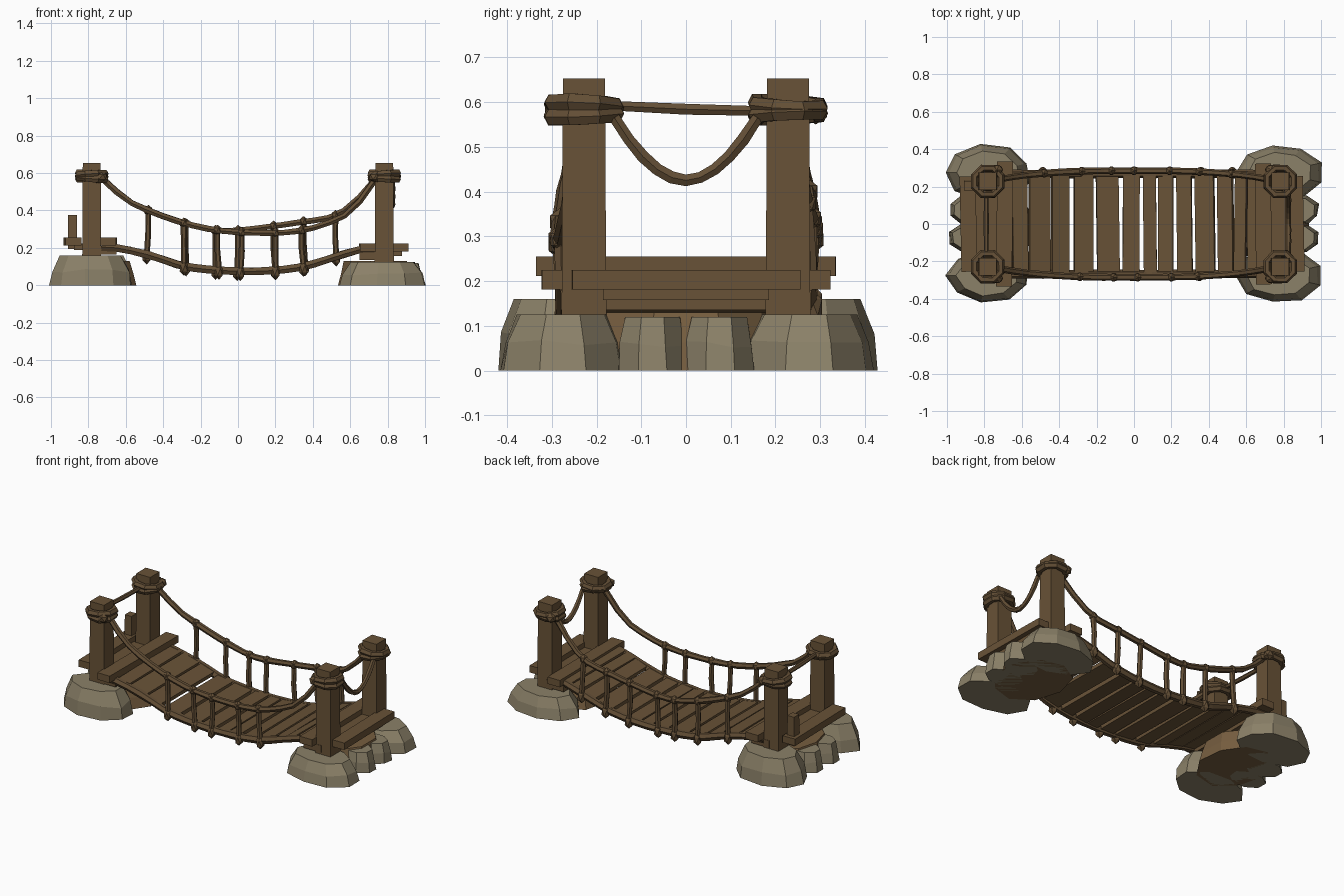
import bpy, bmesh, math, random
from mathutils import Vector, Matrix

random.seed(4)
if "Cube" in bpy.data.objects:
    bpy.data.objects.remove(bpy.data.objects["Cube"])


def material(name, rgb):
    m = bpy.data.materials.new(name)
    m.use_nodes = True
    m.diffuse_color = (*rgb, 1)
    m.node_tree.nodes["Principled BSDF"].inputs["Base Color"].default_value = (*rgb, 1)
    return m


wood = material("brown wood", (0.14, 0.085, 0.038))
rope = material("brown rope", (0.125, 0.077, 0.036))
stone = material("grey stone", (0.26, 0.22, 0.14))
earth = material("brown earth", (0.18, 0.11, 0.05))


def finish(name, bm, mat):
    bmesh.ops.recalc_face_normals(bm, faces=bm.faces)
    mesh = bpy.data.meshes.new(name)
    bm.to_mesh(mesh)
    bm.free()
    mesh.materials.append(mat)
    ob = bpy.data.objects.new(name, mesh)
    bpy.context.collection.objects.link(ob)
    return ob


def box(name, centre, size, pitch=0, yaw=0, taper=1):
    """Hewn timber block, optionally narrower at the top."""
    bm = bmesh.new()
    bmesh.ops.create_cube(bm, size=1)
    for v in bm.verts:
        if v.co.z > 0:
            v.co.x *= taper
            v.co.y *= taper
        v.co = Vector([a * b for a, b in zip(v.co, size)])
    turn = Matrix.Rotation(yaw, 4, 'Z') @ Matrix.Rotation(pitch, 4, 'Y')
    bm.transform(Matrix.Translation(centre) @ turn)
    return finish(name, bm, wood)


def tube(name, points, radius, closed=False):
    """Six-sided rope along a polyline."""
    bm = bmesh.new()
    pts = [Vector(p) for p in points]
    n, sides, rings = len(pts), 6, []
    for i, p in enumerate(pts):
        a = pts[i - 1] if closed or i > 0 else p
        b = pts[(i + 1) % n] if closed or i < n - 1 else p
        d = (b - a).normalized()
        ref = Vector((0, 0, 1)) if abs(d.z) < 0.95 else Vector((0, 1, 0))
        u = d.cross(ref).normalized()
        w = u.cross(d)
        r = radius * random.uniform(0.92, 1.08)
        rings.append([bm.verts.new(p + r * (u * math.cos(t) + w * math.sin(t)))
                      for t in (math.tau * k / sides for k in range(sides))])
    for i in range(n if closed else n - 1):
        a, b = rings[i], rings[(i + 1) % n]
        for k in range(sides):
            j = (k + 1) % sides
            bm.faces.new((a[k], a[j], b[j], b[k]))
    if not closed:
        bm.faces.new(rings[0])
        bm.faces.new(rings[-1])
    return finish(name, bm, rope)


def knot(name, centre, size):
    bm = bmesh.new()
    bmesh.ops.create_icosphere(bm, subdivisions=1, radius=1)
    bm.transform(Matrix.Translation(centre) @ Matrix.Diagonal((*size, 1)))
    return finish(name, bm, rope)


def boulder(name, centre, radii, height, sides, mat, top=0.74):
    """Chipped rock: three jittered rings and a flat top."""
    bm = bmesh.new()
    chips = [random.uniform(0.94, 1.05) for _ in range(sides)]
    rings = []
    for z, s in ((0, 1), (0.5, 0.94), (1, top)):
        ring = []
        for k in range(sides):
            t = math.tau * (k + 0.5) / sides
            r = s * chips[k] * random.uniform(0.97, 1.03)
            ring.append(bm.verts.new((centre[0] + radii[0] * r * math.cos(t),
                                      centre[1] + radii[1] * r * math.sin(t),
                                      height * z * (random.uniform(0.85, 1.1) if z == 0.5 else 1))))
        rings.append(ring)
    for a, b in zip(rings, rings[1:]):
        for k in range(sides):
            j = (k + 1) % sides
            bm.faces.new((a[k], a[j], b[j], b[k]))
    bm.faces.new(rings[0])
    bm.faces.new(rings[-1])
    return finish(name, bm, mat)


def height_at(path, x):
    """Smooth height along a list of (x, z) points."""
    for i in range(len(path) - 1):
        (x0, z0), (x1, z1) = path[i], path[i + 1]
        if x <= x1 or i == len(path) - 2:
            def slope(k):
                a, b = path[max(k - 1, 0)], path[min(k + 1, len(path) - 1)]
                return (b[1] - a[1]) / (b[0] - a[0])
            h = x1 - x0
            t = (x - x0) / h
            return ((1 + 2 * t) * (1 - t) ** 2 * z0 + t * t * (3 - 2 * t) * z1
                    + h * (t * (1 - t) ** 2 * slope(i) - t * t * (1 - t) * slope(i + 1)))


deck = [(-0.74, 0.205), (-0.65, 0.2), (-0.47, 0.16), (-0.28, 0.1), (0, 0.075),
        (0.2, 0.08), (0.35, 0.1), (0.5, 0.145), (0.65, 0.19), (0.74, 0.195)]
left_half = [(-0.73, 0.575), (-0.6, 0.46), (-0.48, 0.4), (-0.28, 0.33), (-0.08, 0.29)]
rails = {"front": left_half + [(0.2, 0.28), (0.35, 0.295), (0.5, 0.34), (0.62, 0.41), (0.72, 0.56)],
         "back": left_half + [(0.18, 0.315), (0.35, 0.34), (0.5, 0.365), (0.62, 0.44), (0.72, 0.56)]}
hangers = {"front": (-0.29, -0.11, 0.02, 0.2, 0.34),
           "back": (-0.48, -0.28, -0.12, 0, 0.19, 0.35, 0.52)}

# Footings, posts and cross timbers at each end
for end, e, rock_h, beam_z in (("right", -1, 0.16, 0.233), ("left", 1, 0.125, 0.203)):
    boulder(f"{end}_earth_mound", (e * 0.74, 0), (0.2, 0.24), 0.13, 9, earth, 0.85)
    for side, s in (("front", -1), ("back", 1)):
        boulder(f"{end}_{side}_boulder", (e * 0.78, s * 0.275), (0.226, 0.148), rock_h, 9, stone)
        boulder(f"{end}_{side}_small_rock", (e * 0.88, s * 0.075), (0.115, 0.085), 0.12, 8, stone, 0.8)
        px, py = e * 0.782, s * 0.228
        box(f"{end}_{side}_post", (px, py, 0.385), (0.102, 0.1, 0.535), taper=0.94)
        # rope wrapped round the post
        for turn, (z, tilt) in enumerate(((0.573, 0.1), (0.592, -0.12))):
            tube(f"{end}_{side}_wrap_{turn}",
                 [(px + 0.075 * math.cos(t), py + 0.075 * math.sin(t), z + tilt * 0.07 * math.sin(t + s))
                  for t in (math.tau * (k + 0.5) / 8 for k in range(8))], 0.021, True)
        knot(f"{end}_{side}_post_knot", (px - e * 0.05, py + s * 0.062, 0.58), (0.035, 0.03, 0.03))
    box(f"{end}_cross_beam", (e * 0.692, 0, beam_z), (0.085, 0.67 if e < 0 else 0.645, 0.043), yaw=0.01 * e)
    box(f"{end}_outer_board", (e * (0.885 if e < 0 else 0.865), 0, beam_z), (0.085, 0.51, 0.043), yaw=0.02)
    box(f"{end}_under_beam", (e * 0.71, 0, beam_z - 0.045), (0.12, 0.56, 0.045))
    for i, x in enumerate((0.775, 0.835)):
        box(f"{end}_landing_plank_{i}", (e * x, 0, beam_z - 0.028), (0.085, 0.37, 0.035))

box("short_stake", (-0.885, 0.205, 0.285), (0.05, 0.055, 0.18), taper=0.92)

# Ropes across the ends: one taut, one slack
tube("taut_end_rope", [(-0.79, -0.17, 0.592), (-0.79, 0, 0.584), (-0.79, 0.17, 0.58)], 0.013)
tube("slack_end_rope", [(0.825, 0.16 * t, 0.425 + 0.14 * abs(t) ** 1.9)
                        for t in (k / 5 for k in range(-5, 6))], 0.015)

# Side ropes with hangers and knots
for side, s in (("front", -1), ("back", 1)):
    def side_y(x):
        return s * (0.285 - 0.05 * abs(x / 0.74) ** 3)
    xs = [-0.73 + 1.46 * k / 18 for k in range(19)]
    tube(f"{side}_handrail_rope",
         [(x, side_y(x), height_at(rails[side], max(min(x, 0.72), -0.73))) for x in xs], 0.018)
    tube(f"{side}_deck_rope", [(x, s * 0.268, height_at(deck, x)) for x in xs], 0.023)
    for i, x in enumerate(hangers[side]):
        low, high = height_at(deck, x), height_at(rails[side], x)
        lean = random.uniform(-0.012, 0.012)
        tube(f"{side}_hanger_{i}", [(x + lean, s * 0.28, low), (x, s * 0.278, (low + high) / 2),
                                    (x, side_y(x), high)], 0.016)
        knot(f"{side}_rail_knot_{i}", (x, side_y(x), high), (0.024, 0.026, 0.03))
        knot(f"{side}_deck_knot_{i}", (x + lean, s * 0.28, low - 0.01), (0.026, 0.028, 0.042))

# Sagging plank deck, given as plank edges along the span
edges = ((-0.65, -0.57), (-0.56, -0.45), (-0.44, -0.35), (-0.32, -0.22), (-0.2, -0.08),
         (-0.06, 0.03), (0.05, 0.12), (0.13, 0.21), (0.23, 0.31), (0.33, 0.43),
         (0.45, 0.53), (0.54, 0.6), (0.61, 0.66))
for i, (a, b) in enumerate(edges):
    za, zb = height_at(deck, a), height_at(deck, b)
    box(f"deck_plank_{i}", ((a + b) / 2, random.uniform(-0.008, 0.008), (za + zb) / 2 + 0.004),
        (math.hypot(b - a, zb - za), 0.54, 0.03),
        pitch=-math.atan2(zb - za, b - a) + random.uniform(-0.04, 0.04),
        yaw=random.uniform(-0.015, 0.015))
